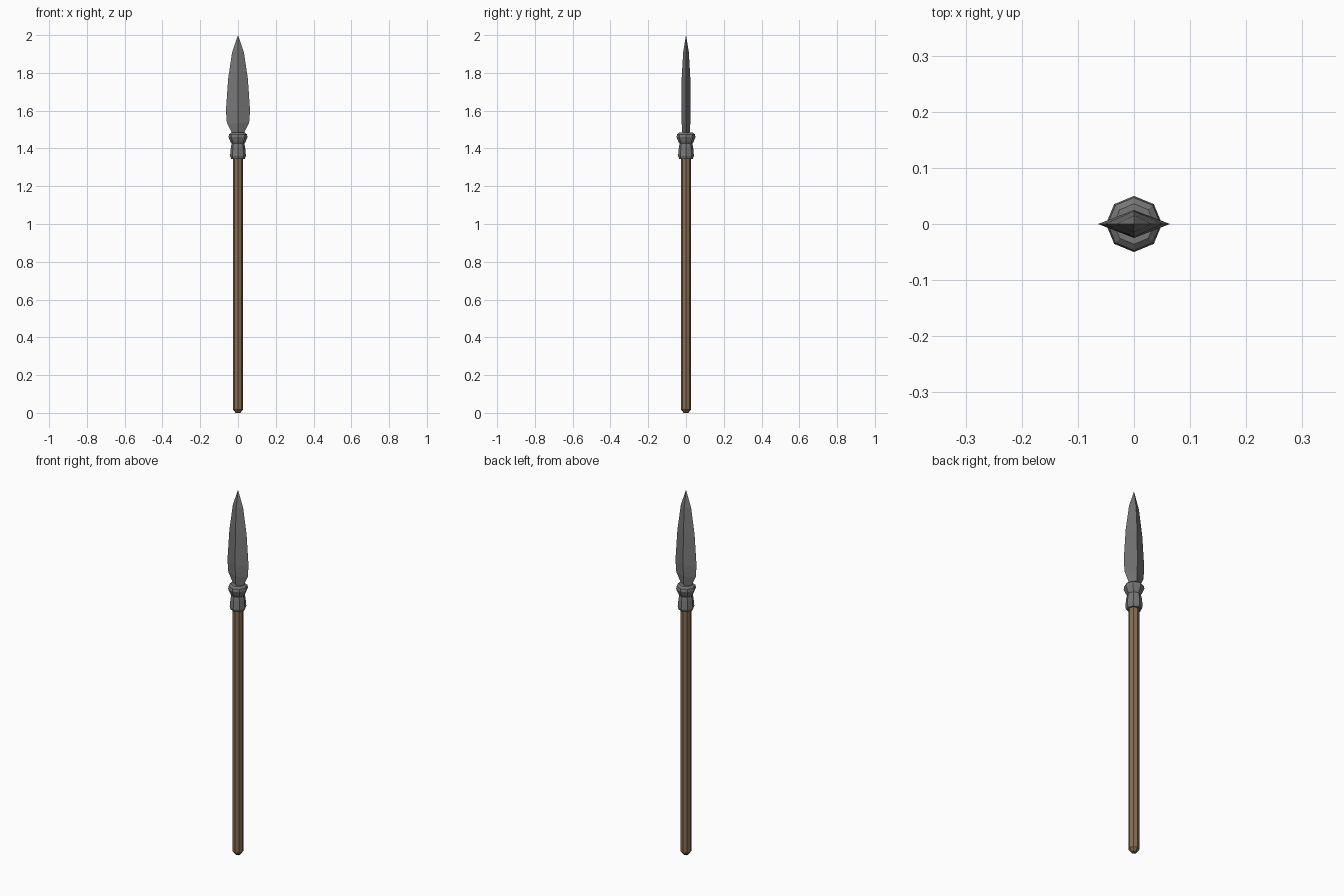
import bpy, bmesh, math

if "Cube" in bpy.data.objects:
    bpy.data.objects.remove(bpy.data.objects["Cube"])


def material(name, rgb):
    m = bpy.data.materials.new(name)
    m.diffuse_color = (*rgb, 1)
    m.use_nodes = True
    m.node_tree.nodes["Principled BSDF"].inputs["Base Color"].default_value = m.diffuse_color
    return m


def loft(name, sections, sides, mat):
    """Stack rings of (z, x radius, y radius); zero radius makes a point."""
    bm = bmesh.new()
    rings = []
    for z, rx, ry in sections:
        if rx == 0:
            rings.append([bm.verts.new((0, 0, z))])
        else:
            rings.append([bm.verts.new((rx * math.cos(a), ry * math.sin(a), z))
                          for a in (math.tau * i / sides for i in range(sides))])
    for lo, hi in zip(rings, rings[1:]):
        for i in range(sides):
            j = (i + 1) % sides
            if len(hi) == 1:
                bm.faces.new((lo[i], lo[j], hi[0]))
            else:
                bm.faces.new((lo[i], lo[j], hi[j], hi[i]))
    for ring in (rings[0], rings[-1]):
        if len(ring) > 2:
            bm.faces.new(ring)
    bmesh.ops.recalc_face_normals(bm, faces=bm.faces)
    me = bpy.data.meshes.new(name)
    bm.to_mesh(me)
    bm.free()
    me.materials.append(mat)
    ob = bpy.data.objects.new(name, me)
    bpy.context.collection.objects.link(ob)
    return ob


steel = material("grey_steel", (0.185, 0.185, 0.185))
wood = material("brown_wood", (0.24, 0.15, 0.085))

# Wooden shaft with a chamfered butt
loft("shaft", [(z, r, r) for z, r in
               [(0, 0.012), (0.018, 0.027), (1.37, 0.027)]], 8, wood)

# Metal socket with a flared skirt and collar
loft("socket", [(z, r, r) for z, r in
                [(1.345, 0.036), (1.36, 0.042), (1.405, 0.038), (1.425, 0.034),
                 (1.437, 0.041), (1.46, 0.05), (1.475, 0.047), (1.484, 0.036)]],
     8, steel)

# Leaf-shaped blade with a diamond cross-section
loft("blade", [(1.475, 0.028, 0.019), (1.535, 0.059, 0.023), (1.6, 0.064, 0.025),
               (1.77, 0.052, 0.023), (1.91, 0.031, 0.015), (2.0, 0, 0)], 4, steel)
